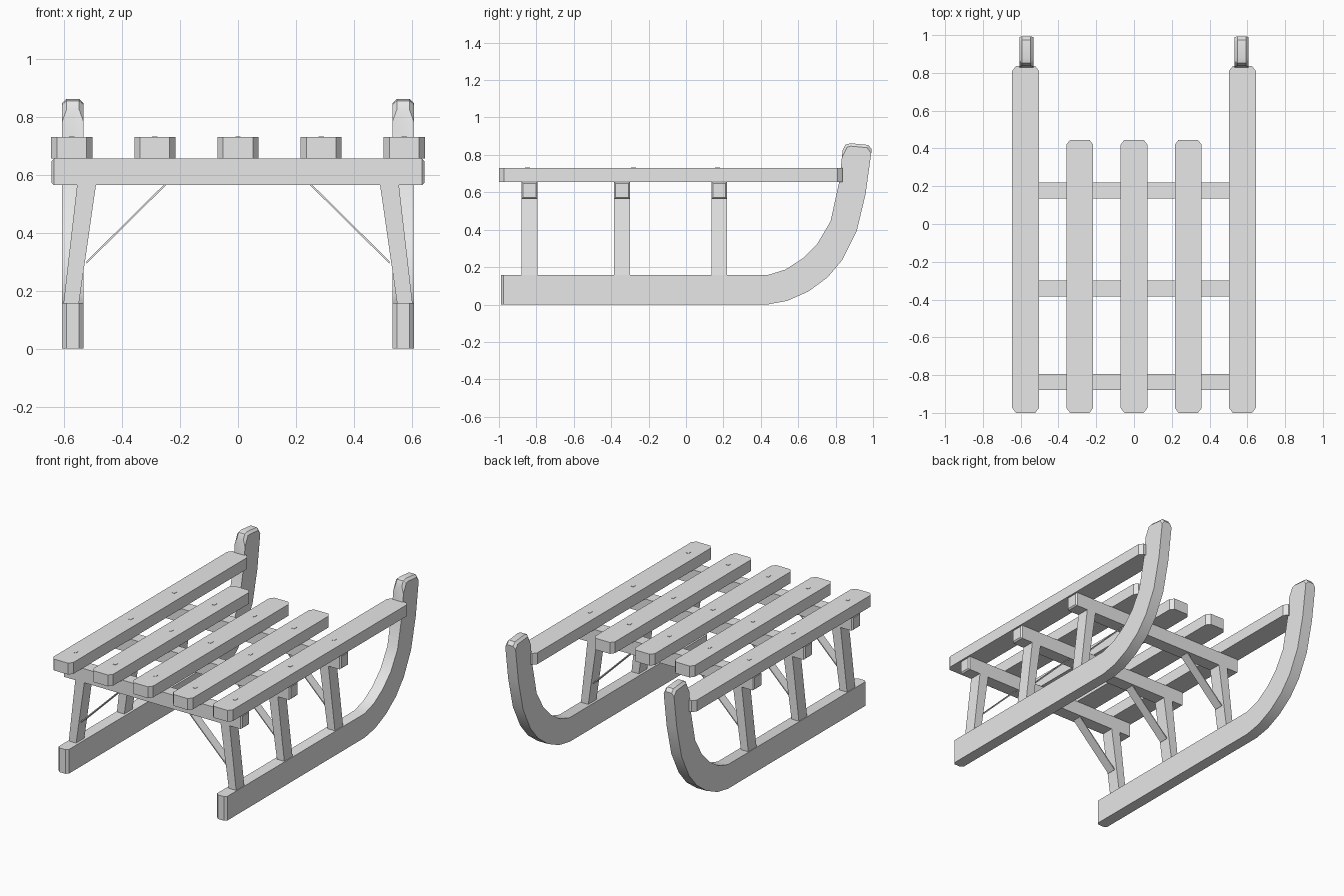
import bpy, bmesh, math
from mathutils import Vector

if "Cube" in bpy.data.objects:
    bpy.data.objects.remove(bpy.data.objects["Cube"], do_unlink=True)

grey = bpy.data.materials.new("plain grey")
grey.use_nodes = True
GREY = (0.8, 0.8, 0.8, 1)
grey.diffuse_color = GREY
grey.node_tree.nodes["Principled BSDF"].inputs["Base Color"].default_value = GREY


def prism(name, outline, axis, lo, hi, bevel=0, pick=None, smooth=False):
    """Extrude a 2D outline along an axis and bevel the picked edges."""
    def place(p, t):
        co = list(p)
        co.insert("xyz".index(axis), t)
        return Vector(co)

    bm = bmesh.new()
    base = bm.faces.new([bm.verts.new(place(p, lo)) for p in outline])
    ext = bmesh.ops.extrude_face_region(bm, geom=[base])
    shift = place((0, 0), hi - lo)
    for v in ext["geom"]:
        if isinstance(v, bmesh.types.BMVert):
            v.co += shift
    bmesh.ops.recalc_face_normals(bm, faces=bm.faces)
    if pick:
        edges = [e for e in bm.edges if pick(e)]
        bmesh.ops.bevel(bm, geom=edges, offset=bevel, segments=1,
                        profile=0.5, affect='EDGES', clamp_overlap=True)
    mesh = bpy.data.meshes.new(name)
    bm.to_mesh(mesh)
    bm.free()
    if smooth:
        mesh.shade_smooth()
        mesh.set_sharp_from_angle(angle=math.radians(28))
    mesh.materials.append(grey)
    ob = bpy.data.objects.new(name, mesh)
    bpy.context.collection.objects.link(ob)
    return ob


def rect(x0, x1, y0, y1):
    return [(x0, y0), (x1, y0), (x1, y1), (x0, y1)]


def slat_outline(x, half, y0, y1, cx=0.02, cy=0.026):
    """Rectangle with its four corners cut off."""
    a, b = x - half, x + half
    return [(a + cx, y0), (b - cx, y0), (b, y0 + cy), (b, y1 - cy),
            (b - cx, y1), (a + cx, y1), (a, y1 - cy), (a, y0 + cy)]


SIDES = ((1, "left"), (-1, "right"))
ROWS = (("front", -0.837), ("middle", -0.342), ("back", 0.178))
HALF = 0.042

# Runners: straight bars that sweep up into horns at the back
runner = [(-0.99, 0), (0.435, 0), (0.543, 0.02), (0.655, 0.07), (0.757, 0.145),
          (0.837, 0.24), (0.912, 0.39), (0.96, 0.59), (0.993, 0.83),
          (0.975, 0.853), (0.88, 0.862), (0.852, 0.855), (0.837, 0.825),
          (0.822, 0.67), (0.773, 0.445), (0.703, 0.326), (0.623, 0.246),
          (0.532, 0.187), (0.435, 0.157), (-0.99, 0.157)]


def runner_end(e):
    a, b = (v.co for v in e.verts)
    along = abs(a.x - b.x) < 1e-5
    return along and (max(a.y, b.y) < -0.98 or min(a.z, b.z) > 0.82)


for s, side in SIDES:
    prism(side + "_runner", runner, "x", s * 0.57 - 0.037, s * 0.57 + 0.037,
          0.015, runner_end, smooth=True)

# Crossbeams, legs and flat diagonal braces
for row, y in ROWS:
    prism(row + "_crossbeam", rect(y - HALF, y + HALF, 0.565, 0.656), "x",
          -0.643, 0.643, 0.008,
          lambda e: abs(e.verts[0].co.x - e.verts[1].co.x) < 1e-5)
    for s, side in SIDES:
        leg = [(s * 0.603, 0.15), (s * 0.55, 0.15),
               (s * 0.49, 0.567), (s * 0.555, 0.567)]
        prism(f"{row}_{side}_leg", leg, "y", y - HALF, y + HALF)
        brace = [(s * 0.246, 0.567), (s * 0.255, 0.567),
                 (s * 0.522, 0.303), (s * 0.522, 0.294)]
        prism(f"{row}_{side}_brace", brace, "y", y - 0.03, y + 0.03)

# Seat slats with small nail heads
for i in range(-2, 3):
    x = i * 0.287
    end = 0.836 if abs(i) == 2 else 0.446
    prism(f"seat_slat_{i + 3}", slat_outline(x, 0.071, -1, end), "z",
          0.656, 0.73)
    for row, y in (("front", -0.847), ("middle", -0.28), ("back", 0.168)):
        prism(f"{row}_nail_{i + 3}",
              rect(x - 0.009, x + 0.009, y - 0.013, y + 0.013), "z",
              0.725, 0.732)
